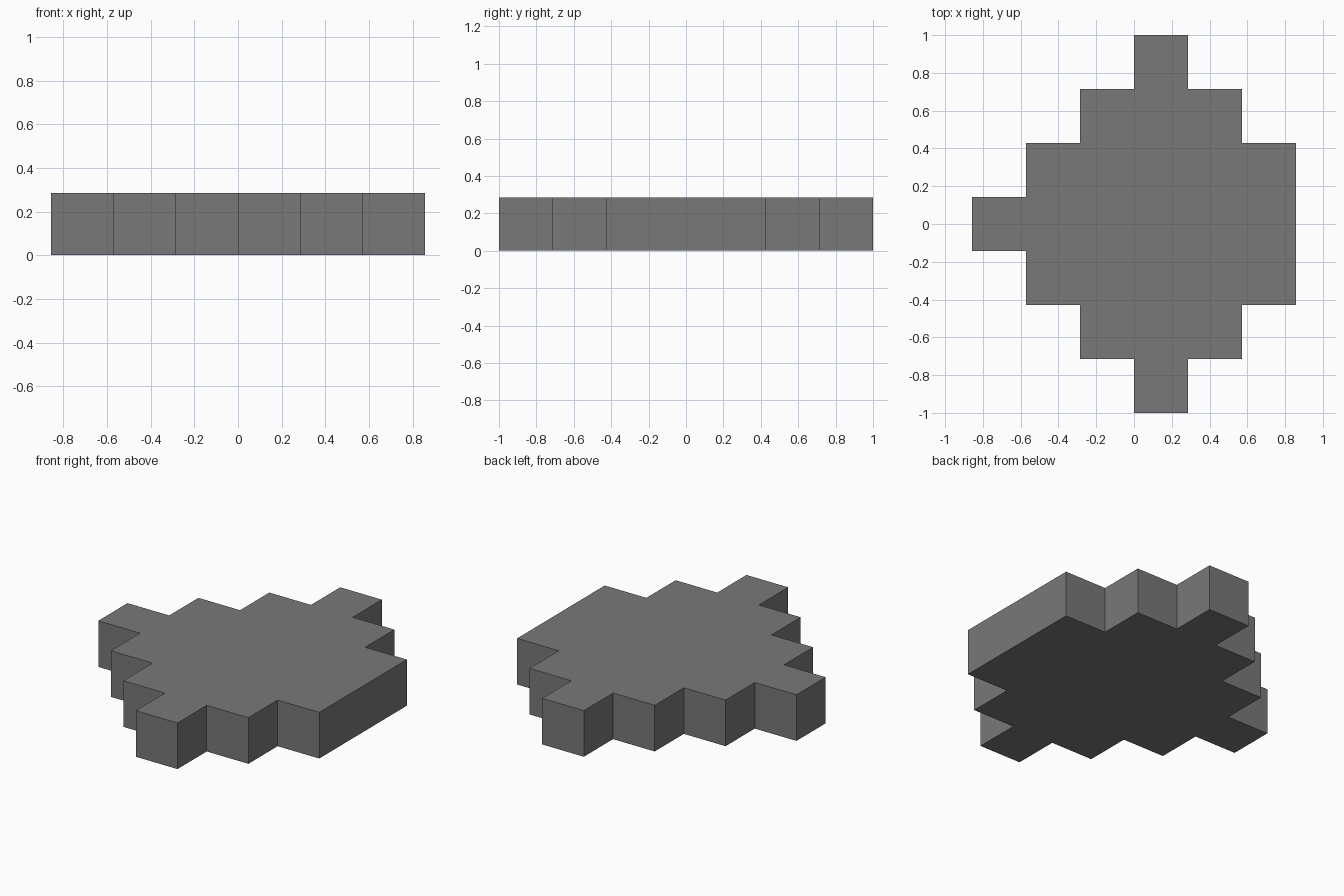
import bpy
import bmesh

cube = bpy.data.objects.get("Cube")
if cube:
    bpy.data.objects.remove(cube, do_unlink=True)

UNIT = 2 / 7  # one grid cell, also the slab thickness

# Single grey material
grey = bpy.data.materials.new("mid grey")
grey.use_nodes = True
colour = (0.19, 0.19, 0.19, 1)
grey.diffuse_color = colour
grey.node_tree.nodes["Principled BSDF"].inputs["Base Color"].default_value = colour

# Back half of the stepped outline, in cells, from left tip to flat side
half = [(-3, .5), (-2, .5), (-2, 1.5), (-1, 1.5), (-1, 2.5), (0, 2.5),
        (0, 3.5), (1, 3.5), (1, 2.5), (2, 2.5), (2, 1.5), (3, 1.5)]
outline = half + [(x, -y) for x, y in reversed(half)]

# Stepped slab: extrude the mirrored outline upwards
bm = bmesh.new()
base = bm.faces.new([bm.verts.new((x * UNIT, y * UNIT, 0)) for x, y in outline])
top = bmesh.ops.extrude_face_region(bm, geom=[base], use_keep_orig=True)
top_verts = [g for g in top["geom"] if isinstance(g, bmesh.types.BMVert)]
bmesh.ops.translate(bm, verts=top_verts, vec=(0, 0, UNIT))
bmesh.ops.recalc_face_normals(bm, faces=bm.faces)

mesh = bpy.data.meshes.new("stepped_slab")
bm.to_mesh(mesh)
bm.free()
mesh.materials.append(grey)
slab = bpy.data.objects.new("stepped_slab", mesh)
bpy.context.collection.objects.link(slab)
